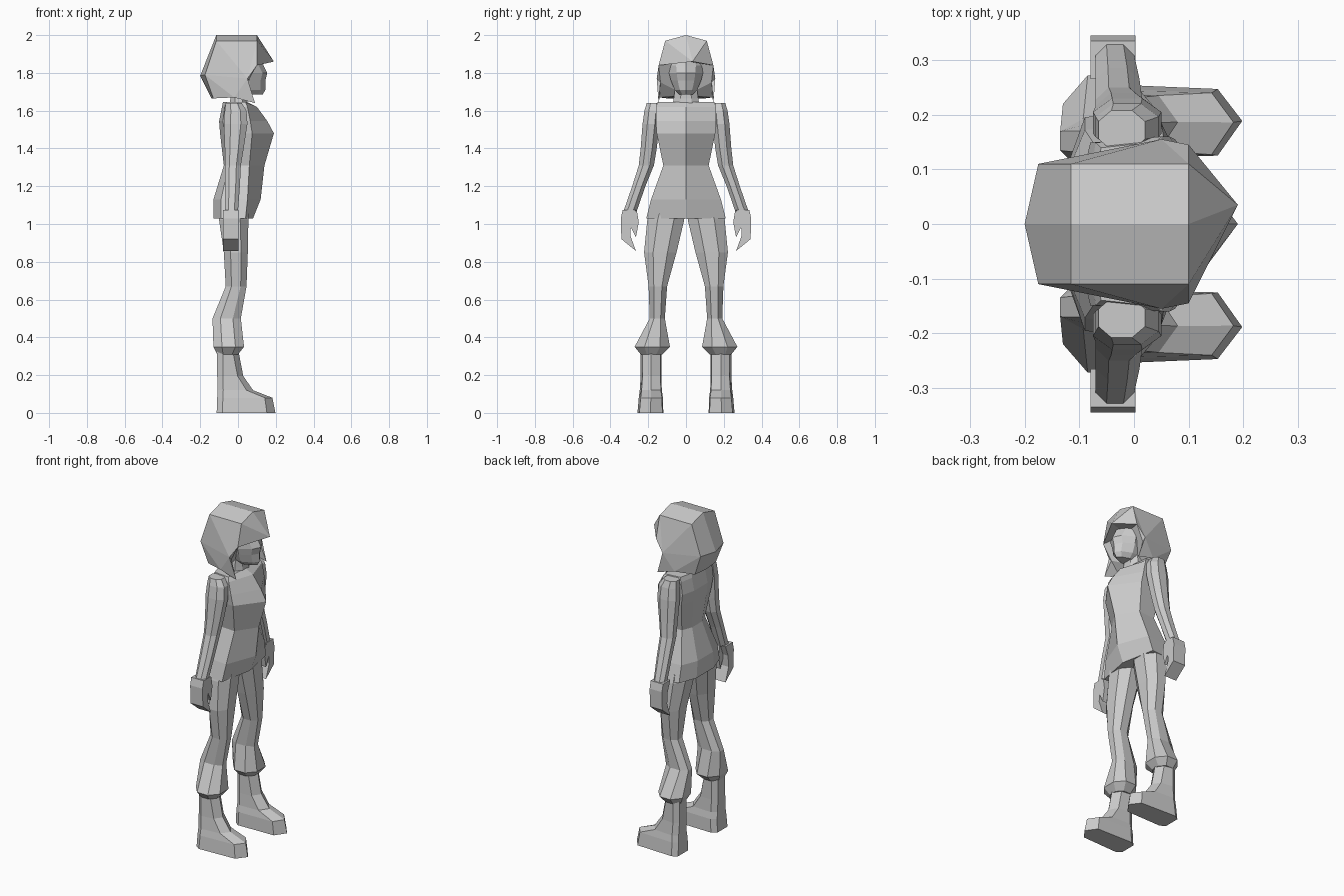
import bpy
import bmesh

grey = bpy.data.materials.new("plain grey")
grey.diffuse_color = (0.6, 0.6, 0.6, 1)


def build(name, verts, faces, mirror=False):
    mesh = bpy.data.meshes.new(name)
    mesh.from_pydata(verts, [], faces)
    bm = bmesh.new()
    bm.from_mesh(mesh)
    bmesh.ops.recalc_face_normals(bm, faces=bm.faces)
    bm.to_mesh(mesh)
    bm.free()
    mesh.materials.append(grey)
    ob = bpy.data.objects.new(name, mesh)
    bpy.context.collection.objects.link(ob)
    if mirror:
        ob.modifiers.new("mirror", "MIRROR").use_axis = (False, True, False)
        ob.modifiers["mirror"].use_mirror_merge = False
    return ob


def loft(name, rings, mirror=False):
    """Skin a stack of equal-length rings of 3D points and cap the ends."""
    n = len(rings[0])
    verts = [p for r in rings for p in r]
    faces = [(k * n + i, k * n + (i + 1) % n, (k + 1) * n + (i + 1) % n, (k + 1) * n + i)
             for k in range(len(rings) - 1) for i in range(n)]
    faces += [tuple(range(n)), tuple(range(len(verts) - n, len(verts)))]
    return build(name, verts, faces, mirror)


def octagon(z, x0, x1, y0, y1, c=0.28):
    """Chamfered box section."""
    dx, dy = (x1 - x0) * c, (y1 - y0) * c
    return [(x0, y0 + dy, z), (x0 + dx, y0, z), (x1 - dx, y0, z), (x1, y0 + dy, z),
            (x1, y1 - dy, z), (x1 - dx, y1, z), (x0 + dx, y1, z), (x0, y1 - dy, z)]


def symmetric(z, half):
    """Closed ring from (x, y) points running front centre to back centre."""
    return [(x, y, z) for x, y in half] + [(x, -y, z) for x, y in half[-2:0:-1]]


# Tunic: height, front, front corner, half width, back corner, back
tunic = [(1.645, 0.05, 0.04, 0.15, -0.06, -0.08), (1.62, 0.10, 0.05, 0.16, -0.07, -0.085),
         (1.545, 0.155, 0.065, 0.16, -0.08, -0.10), (1.48, 0.19, 0.075, 0.155, -0.07, -0.095),
         (1.31, 0.14, 0.06, 0.12, -0.05, -0.075), (1.13, 0.12, 0.05, 0.185, -0.09, -0.13),
         (1.03, 0.08, 0.04, 0.21, -0.09, -0.13)]
loft("tunic", [symmetric(z, [(f, 0), (fc, w), (bc, w * 0.93), (b, w * 0.4), (b, 0)])
               for z, f, fc, w, bc, b in tunic])

# Neck and head
loft("neck", [octagon(1.60, -0.05, 0.055, -0.075, 0.075),
              octagon(1.665, -0.04, 0.05, -0.065, 0.065),
              octagon(1.74, -0.04, 0.05, -0.055, 0.055)])
head = [(1.685, 0.13, 0.035, -0.01), (1.71, 0.145, 0.06, -0.03), (1.76, 0.145, 0.08, -0.05),
        (1.80, 0.155, 0.09, -0.05), (1.84, 0.135, 0.095, -0.05), (1.90, 0.11, 0.08, -0.05)]
loft("head", [symmetric(z, [(f, 0), (f - 0.025, w * 0.55), (0.06, w), (b, w * 0.8), (b, 0)])
              for z, f, w, b in head])

# Hair: paired points, then centre points, with a swept fringe tip
pairs = dict(a=(-0.115, 0.11, 1.97), b=(0.10, 0.11, 1.97), c=(-0.175, 0.11, 1.79),
             e=(0.05, 0.155, 1.77), f=(0.10, 0.145, 1.84), g=(-0.13, 0.10, 1.665),
             h=(-0.02, 0.14, 1.67), i=(0.09, 0.145, 1.64), j=(0.05, 0.135, 1.75))
centre = dict(A=(-0.115, 0, 2.0), B=(0.10, 0, 2.0), C=(-0.20, 0, 1.785),
              G=(-0.14, 0, 1.665), H=(0, 0, 1.68), F=(0.06, 0, 1.86), T=(0.19, 0.035, 1.86))
patches = ("AabB AacC CcgG abe aec ceh chg bfe efj eji eih BbT bfT "
           "GghH jih hjH jfFH fTF").split()
keys = list(centre) + list(pairs) + [k + "2" for k in pairs]
points = list(centre.values()) + list(pairs.values()) + [(x, -y, z) for x, y, z in pairs.values()]
hair_faces = [tuple(keys.index(k + s if k in pairs else k) for k in p)
              for p in patches for s in ("", "2")]
build("hair", points, hair_faces)

# Sleeved arms
loft("arm", [octagon(1.64, -0.065, 0.02, 0.135, 0.208),
             octagon(1.60, -0.07, 0.045, 0.135, 0.22),
             octagon(1.53, -0.075, 0.05, 0.14, 0.23),
             octagon(1.40, -0.07, 0.03, 0.155, 0.24),
             octagon(1.31, -0.07, 0.015, 0.17, 0.25),
             octagon(1.20, -0.07, 0.01, 0.215, 0.285),
             octagon(1.07, -0.07, 0.0, 0.26, 0.33)], mirror=True)


def slab(name, outline, x0, x1):
    loft(name, [[(x, y, z) for y, z in outline] for x in (x0, x1)], mirror=True)


# Hands: curled fingers plus a thumb
slab("fingers", [(0.265, 1.075), (0.335, 1.075), (0.345, 1.03), (0.342, 0.92),
                 (0.265, 0.857), (0.295, 0.94), (0.29, 1.01)], -0.08, 0.003)
slab("thumb", [(0.26, 1.07), (0.30, 1.05), (0.295, 0.99), (0.265, 0.93), (0.25, 1.01)],
     -0.045, 0.003)

# Trouser legs, gathered below the knee
loft("trouser_leg", [octagon(1.07, -0.10, 0.055, 0.005, 0.19),
                     octagon(1.02, -0.10, 0.055, 0.01, 0.205),
                     octagon(0.85, -0.075, 0.052, 0.05, 0.222),
                     octagon(0.67, -0.065, 0.045, 0.10, 0.198),
                     octagon(0.50, -0.135, 0.015, 0.112, 0.192),
                     octagon(0.35, -0.13, 0.032, 0.085, 0.272),
                     octagon(0.31, -0.11, 0.0, 0.125, 0.24)], mirror=True)


def boot_ring(z, x0, x1, y0, y1, toe):
    m = (y0 + y1) / 2
    return [(x0, y0 + 0.02, z), (x0, y1 - 0.02, z), (x0 + 0.03, y1, z), (x1 - toe, y1 - 0.01, z),
            (x1, m, z), (x1 - toe, y0 + 0.005, z), (x0 + 0.03, y0, z)]


# Boots with pointed toes
loft("boot", [boot_ring(0.34, -0.11, 0.0, 0.13, 0.24, 0.03),
              boot_ring(0.195, -0.11, 0.028, 0.13, 0.24, 0.03),
              boot_ring(0.12, -0.108, 0.08, 0.128, 0.245, 0.035),
              boot_ring(0.08, -0.11, 0.182, 0.122, 0.25, 0.04),
              boot_ring(0.0, -0.113, 0.198, 0.12, 0.257, 0.045)], mirror=True)
